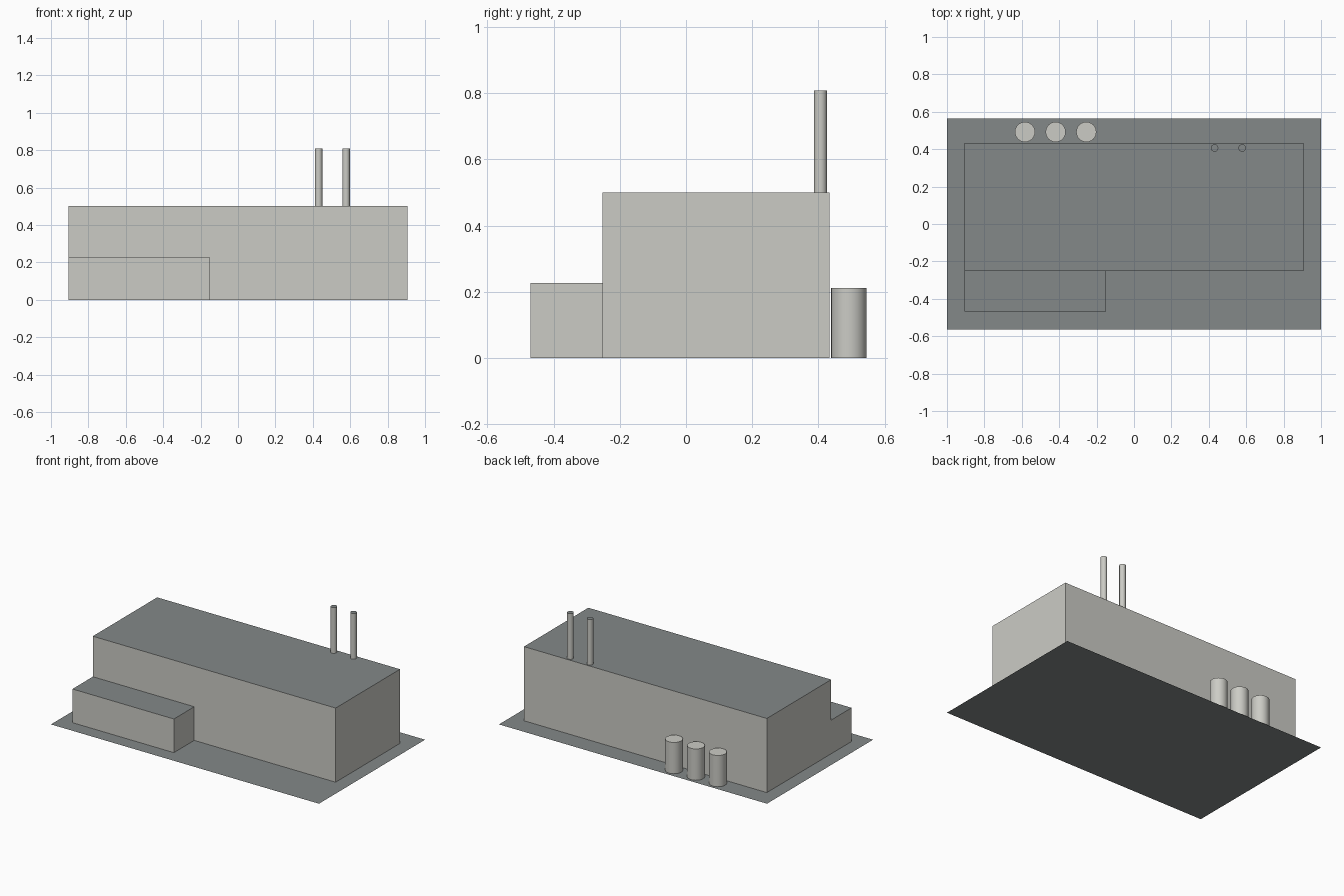
import bpy
import bmesh
import math
from mathutils import Matrix

cube = bpy.data.objects.get("Cube")
if cube:
    bpy.data.objects.remove(cube, do_unlink=True)


def material(name, rgb):
    mat = bpy.data.materials.new(name)
    mat.use_nodes = True
    mat.diffuse_color = (*rgb, 1)
    mat.node_tree.nodes["Principled BSDF"].inputs["Base Color"].default_value = (*rgb, 1)
    return mat


WALL = material("pale concrete", (0.6, 0.6, 0.56))
ROOF = material("slate grey", (0.23, 0.25, 0.25))


def finish(bm, name, materials, smooth=False):
    """Paint upward faces with the second material and link the object."""
    for face in bm.faces:
        if face.normal.z > 0.9 and len(materials) > 1:
            face.material_index = 1
    mesh = bpy.data.meshes.new(name)
    bm.to_mesh(mesh)
    bm.free()
    for mat in materials:
        mesh.materials.append(mat)
    obj = bpy.data.objects.new(name, mesh)
    bpy.context.collection.objects.link(obj)
    if smooth:
        bpy.ops.object.select_all(action="DESELECT")
        obj.select_set(True)
        bpy.context.view_layer.objects.active = obj
        bpy.ops.object.shade_smooth_by_angle(angle=math.radians(40))


def remove_underside(bm):
    bm.normal_update()
    under = [f for f in bm.faces if f.normal.z < -0.9]
    bmesh.ops.delete(bm, geom=under, context="FACES")


def block(name, x0, x1, y0, y1, height):
    bm = bmesh.new()
    place = Matrix.Translation(((x0 + x1) / 2, (y0 + y1) / 2, height / 2))
    size = Matrix.Diagonal((x1 - x0, y1 - y0, height, 1))
    bmesh.ops.create_cube(bm, size=1, matrix=place @ size)
    remove_underside(bm)
    finish(bm, name, [WALL, ROOF])


def cylinder(name, x, y, radius, z0, z1, sides, materials):
    bm = bmesh.new()
    bmesh.ops.create_cone(bm, cap_ends=True, segments=sides, radius1=radius,
                          radius2=radius, depth=z1 - z0,
                          matrix=Matrix.Translation((x, y, (z0 + z1) / 2)))
    remove_underside(bm)
    finish(bm, name, materials, smooth=True)


# Flat paved yard
yard = bmesh.new()
bmesh.ops.create_grid(yard, x_segments=1, y_segments=1, size=1,
                      matrix=Matrix.Diagonal((1, 0.565, 1, 1)))
finish(yard, "yard", [ROOF])

# Main hall and lower front annex
block("main_hall", -0.907, 0.905, -0.252, 0.434, 0.5)
block("front_annex", -0.907, -0.15, -0.469, -0.252, 0.227)

# Row of storage tanks behind the hall
for i, x in enumerate((-0.583, -0.419, -0.255)):
    cylinder(f"storage_tank_{i + 1}", x, 0.492, 0.054, 0, 0.211, 24, [WALL])

# Pair of chimneys on the roof
for i, x in enumerate((0.431, 0.578)):
    cylinder(f"chimney_{i + 1}", x, 0.406, 0.02, 0.5, 0.808, 16, [WALL, ROOF])
